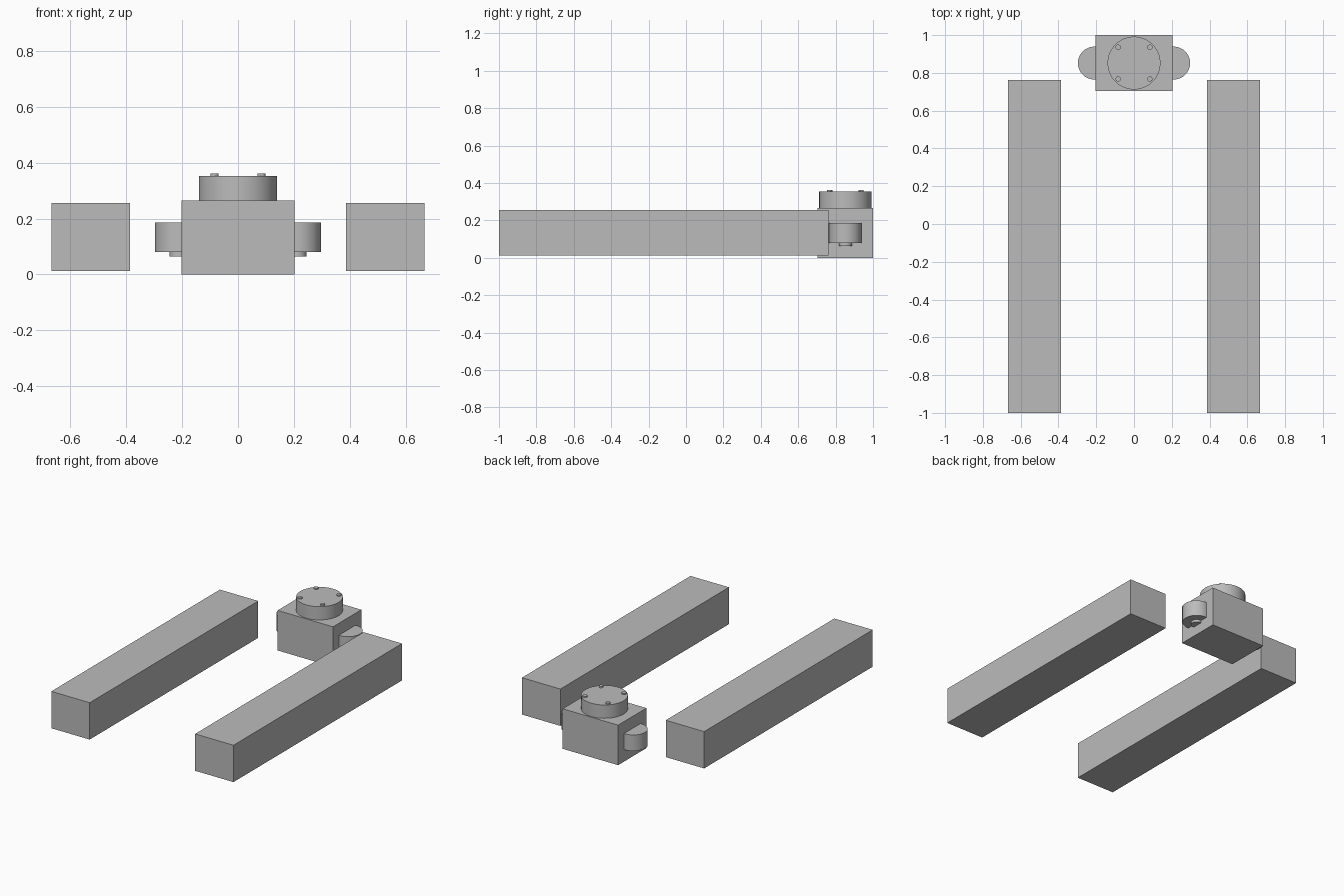
import bpy
import bmesh
import math

default = bpy.data.objects.get("Cube")
if default:
    bpy.data.objects.remove(default, do_unlink=True)

grey = bpy.data.materials.new("plain grey")
grey.use_nodes = True
colour = (0.5, 0.5, 0.5, 1)
grey.diffuse_color = colour
grey.node_tree.nodes["Principled BSDF"].inputs["Base Color"].default_value = colour

HUB_Y = 0.852  # centre line of the hub


def extrude(name, outline, z0, z1):
    """Upright prism over a counter-clockwise outline."""
    bm = bmesh.new()
    base = bm.faces.new([bm.verts.new((x, y, z0)) for x, y in outline])
    top = bmesh.ops.extrude_face_region(bm, geom=[base])["geom"]
    verts = [v for v in top if isinstance(v, bmesh.types.BMVert)]
    bmesh.ops.translate(bm, vec=(0, 0, z1 - z0), verts=verts)
    bmesh.ops.recalc_face_normals(bm, faces=bm.faces)
    mesh = bpy.data.meshes.new(name)
    bm.to_mesh(mesh)
    bm.free()
    mesh.materials.append(grey)
    obj = bpy.data.objects.new(name, mesh)
    bpy.context.collection.objects.link(obj)
    bpy.ops.object.select_all(action="DESELECT")
    obj.select_set(True)
    bpy.context.view_layer.objects.active = obj
    bpy.ops.object.shade_smooth_by_angle(angle=math.radians(30))
    return obj


def rectangle(x0, x1, y0, y1):
    return [(x0, y0), (x1, y0), (x1, y1), (x0, y1)]


def arc(x, y, r, start, end, steps):
    angles = [math.radians(start + (end - start) * i / steps) for i in range(steps + 1)]
    return [(x + r * math.cos(a), y + r * math.sin(a)) for a in angles]


def circle(x, y, r, steps=64):
    return arc(x, y, r, 0, 360, steps)[:-1]


# Hub block with a round cap
extrude("hub_block", rectangle(-0.203, 0.203, 0.704, 1.0), 0, 0.265)
extrude("round_cap", circle(0, HUB_Y, 0.14), 0.265, 0.353)

# Four studs on the cap
for side, sx in (("left", 1), ("right", -1)):
    for end, sy in (("front", -1), ("back", 1)):
        extrude(f"cap_stud_{end}_{side}",
                circle(sx * 0.084, HUB_Y + sy * 0.084, 0.014, 32), 0.353, 0.361)

# Side lugs with pins below, and the long beams
for side, s in (("left", 1), ("right", -1)):
    lug = [(0.2, HUB_Y - 0.087)] + arc(0.21, HUB_Y, 0.087, -90, 90, 32) + [(0.2, HUB_Y + 0.087)]
    extrude(f"side_lug_{side}", [(s * x, y) for x, y in lug], 0.08, 0.186)
    extrude(f"lug_pin_{side}", circle(s * 0.21, HUB_Y, 0.035, 32), 0.064, 0.08)
    beam = rectangle(0.386, 0.667, -1.0, 0.763)
    extrude(f"long_beam_{side}", [(s * x, y) for x, y in beam], 0.012, 0.256)
